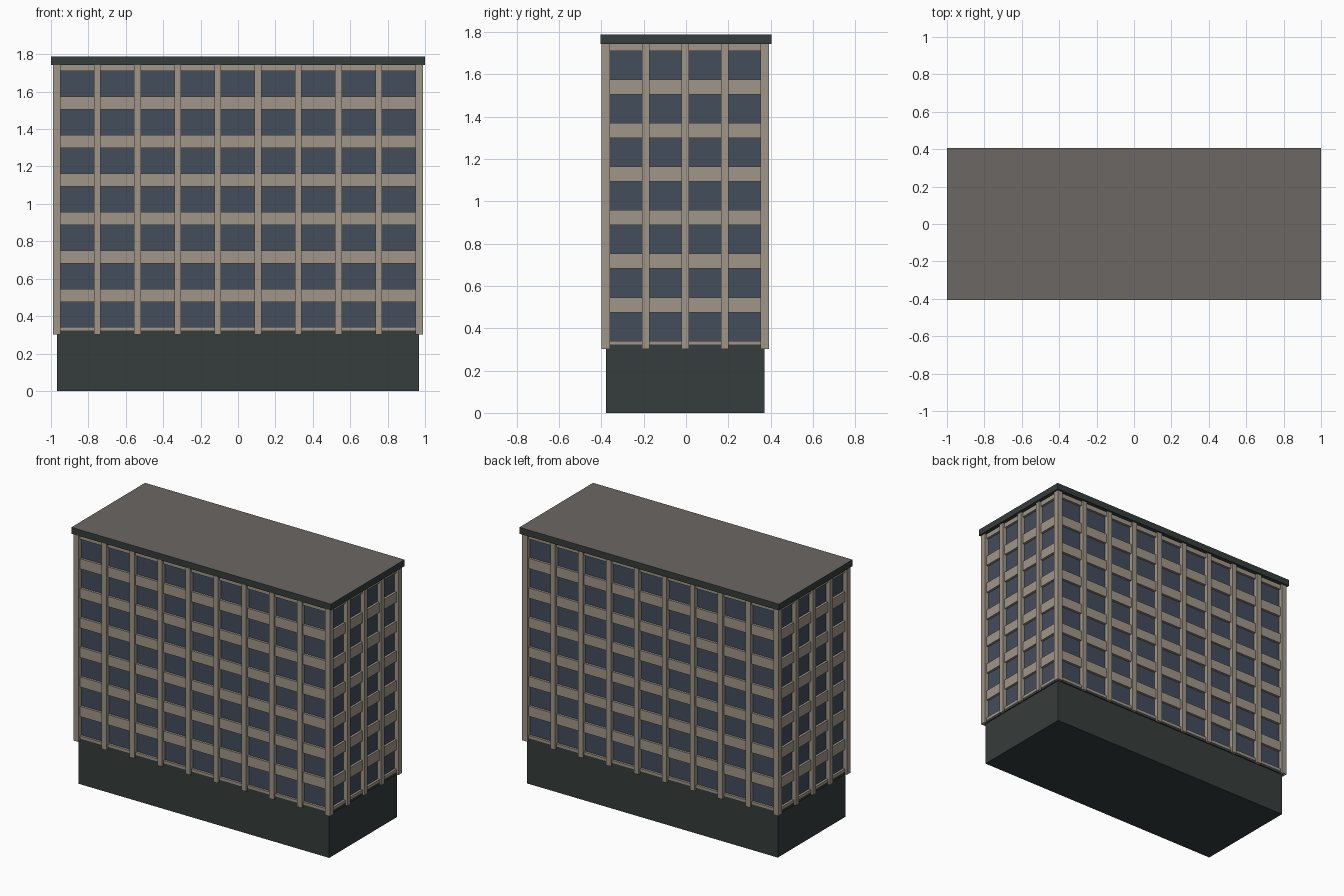
import bpy, bmesh
from mathutils import Matrix

if "Cube" in bpy.data.objects:
    bpy.data.objects.remove(bpy.data.objects["Cube"])


def material(name, r, g, b):
    lin = [(c / 255 / 12.92) if c < 11 else ((c / 255 + 0.055) / 1.055) ** 2.4 for c in (r, g, b)]
    m = bpy.data.materials.new(name)
    m.diffuse_color = (*lin, 1)
    m.use_nodes = True
    m.node_tree.nodes["Principled BSDF"].inputs["Base Color"].default_value = m.diffuse_color
    return m


STONE = material("beige stone", 160, 150, 136)
GLASS = material("blue grey glass", 68, 77, 92)
DARK = material("dark green grey", 54, 61, 60)
ROOF = material("roof grey", 108, 103, 99)


def boxes(name, mats, items):
    """One object from boxes given as (x0, x1, y0, y1, z0, z1)."""
    bm = bmesh.new()
    for x0, x1, y0, y1, z0, z1 in items:
        mat = Matrix.Translation(((x0 + x1) / 2, (y0 + y1) / 2, (z0 + z1) / 2)) \
            @ Matrix.Diagonal((x1 - x0, y1 - y0, z1 - z0, 1))
        bmesh.ops.create_cube(bm, size=1, matrix=mat)
    me = bpy.data.meshes.new(name)
    bm.to_mesh(me)
    bm.free()
    for m in mats:
        me.materials.append(m)
    ob = bpy.data.objects.new(name, me)
    bpy.context.collection.objects.link(ob)
    return ob


CY = -0.003                      # facade centre in y


def block(hx, hy, z0, z1):
    return (-hx, hx, CY - hy, CY + hy, z0, z1)


# ground floor plinth and the thin ledge above it
boxes("plinth", [DARK], [block(0.967, 0.374, 0, 0.303)])
boxes("plinth_ledge", [DARK], [block(0.974, 0.381, 0.303, 0.322)])

# recessed glass core, seen as windows between bands and pillars
boxes("window_glass", [GLASS], [block(0.958, 0.365, 0.31, 1.745)])

# horizontal wall bands between the seven window rows
ROWS, PITCH, HALF = 7, 0.2058, 0.0675
centres = [0.408 + PITCH * i for i in range(ROWS)]
edges = [0.322] + [z + s * HALF for z in centres for s in (-1, 1)] + [1.745]
boxes("wall_bands", [STONE],
      [block(0.974, 0.381, edges[i], edges[i + 1]) for i in range(0, len(edges), 2)])

# vertical pillars on all four sides, with square corner pillars
OX, OY, W, Z0, Z1 = 0.988, 0.396, 0.018, 0.303, 1.745
pillars = []
for s in (-1, 1):
    for i in range(1, 9):        # front and back: nine bays
        x = -0.968 + 0.2151 * i
        ya, yb = sorted((s * OY + CY, s * 0.355 + CY))
        pillars.append((x - W, x + W, ya, yb, Z0, Z1))
    for i in range(1, 4):        # sides: four bays
        y = CY + 0.1865 * (i - 2)
        xa, xb = sorted((s * OX, s * 0.948))
        pillars.append((xa, xb, y - W, y + W, Z0, Z1))
    for t in (-1, 1):            # corners
        xa, xb = sorted((s * OX, s * 0.948))
        ya, yb = sorted((t * OY + CY, t * 0.356 + CY))
        pillars.append((xa, xb, ya + 0, yb, Z0, Z1))
boxes("pillars", [STONE], pillars)

# roof cap: dark edge, grey top
cap = boxes("roof_cap", [DARK, ROOF], [(-1, 1, -0.405, 0.405, 1.743, 1.788)])
for p in cap.data.polygons:
    p.material_index = 1 if p.normal.z > 0.5 else 0
